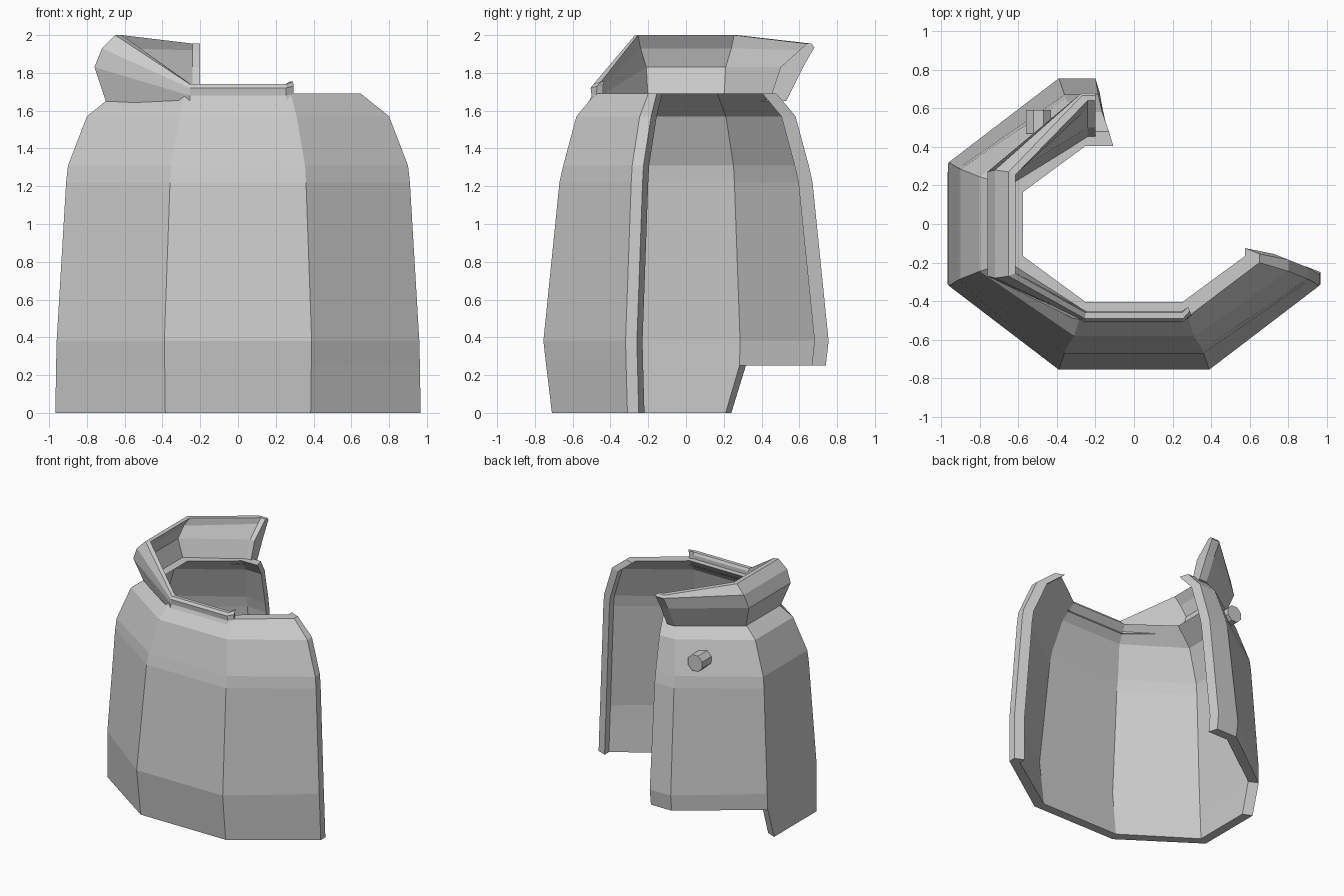
import bpy, bmesh, math
from mathutils import Matrix, Vector

if "Cube" in bpy.data.objects:
    bpy.data.objects.remove(bpy.data.objects["Cube"])


def shell(name, outer, inner, missing=()):
    """Thick wall from two point grids [station][row]; walls close every open border."""
    bm = bmesh.new()
    O = [[bm.verts.new(p) for p in col] for col in outer]
    I = [[bm.verts.new(p) for p in col] for col in inner]
    ns, nr = len(O) - 1, len(O[0]) - 1
    cells = {(s, r) for s in range(ns) for r in range(nr)} - set(missing)
    for s, r in cells:
        ring = [(s, r), (s + 1, r), (s + 1, r + 1), (s, r + 1)]
        bm.faces.new([O[a][b] for a, b in ring])
        bm.faces.new([I[a][b] for a, b in reversed(ring)])
        for k, (ds, dr) in enumerate([(0, -1), (1, 0), (0, 1), (-1, 0)]):
            if (s + ds, r + dr) not in cells:
                (a, b), (c, d) = ring[k], ring[(k + 1) % 4]
                bm.faces.new([O[c][d], O[a][b], I[a][b], I[c][d]])
    loose = [v for v in bm.verts if not v.link_faces]
    bmesh.ops.delete(bm, geom=loose, context='VERTS')
    bmesh.ops.recalc_face_normals(bm, faces=bm.faces)
    return finish(name, bm)


def finish(name, bm):
    me = bpy.data.meshes.new(name)
    bm.to_mesh(me)
    bm.free()
    ob = bpy.data.objects.new(name, me)
    bpy.context.collection.objects.link(ob)
    return ob


# Cloak body: octagon levels (z, side x, side corner y, front corner x, front y, back end x)
levels = [
    (0.00, 0.967, 0.31, 0.385, 0.71, -0.20),
    (0.25, 0.963, 0.317, 0.388, 0.74, -0.20),
    (0.38, 0.96, 0.32, 0.39, 0.755, -0.20),
    (1.22, 0.91, 0.29, 0.36, 0.67, -0.185),
    (1.31, 0.90, 0.285, 0.355, 0.65, -0.18),
    (1.57, 0.80, 0.245, 0.31, 0.58, -0.165),
    (1.69, 0.65, 0.20, 0.28, 0.48, -0.13),
]


def stations(level, t):
    z, x, yc, xf, yf, xe = level
    end_y = -yc + 0.06 - (0.015 if z > 1.6 else 0) + t * 0.4
    x, yc, xf, yf, xe = x - t, yc - t * 0.45, xf - t * 0.4, yf - t, xe + t * 0.3
    back_y = 0.24 - t * 0.4 if z == 0 else yc
    return [(x, end_y, z), (x, -yc, z), (xf, -yf, z), (-xf, -yf, z),
            (-x, -yc, z), (-x, back_y, z), (-xf, yf, z), (xe, yf, z)]


def columns(t):
    return [list(c) for c in zip(*[stations(l, t) for l in levels])]


shell("cloak_body", columns(0), columns(0.075), missing=[(5, 0), (6, 0)])

# Collar: outer and inner edge points from base to rim at each corner
side_out = [(-0.70, -0.225, 1.65), (-0.76, -0.27, 1.83), (-0.72, -0.28, 1.93), (-0.65, -0.27, 2.0)]
side_in = [(-0.63, -0.20, 1.65), (-0.69, -0.21, 1.83), (-0.66, -0.24, 1.93), (-0.615, -0.255, 2.0)]


def flip(col):
    return [(x, -y, z) for x, y, z in col]


def column(x, profile):
    return [(x, y, z) for y, z in profile]


front_out = [(-0.52, 1.63), (-0.50, 1.68), (-0.505, 1.72), (-0.49, 1.74)]
front_in = [(-0.45, 1.63), (-0.45, 1.68), (-0.45, 1.72), (-0.46, 1.74)]
back_out = [(0.53, 1.65), (0.62, 1.83), (0.68, 1.935), (0.665, 1.955)]
back_in = [(0.44, 1.65), (0.50, 1.83), (0.60, 1.92), (0.64, 1.955)]
tip_out = [(0.32, -0.49, 1.63), (0.295, -0.475, 1.69), (0.295, -0.47, 1.73), (0.29, -0.45, 1.755)]
tip_in = [(0.29, -0.44, 1.63), (0.28, -0.44, 1.69), (0.28, -0.44, 1.73), (0.28, -0.43, 1.755)]

outer = [tip_out, column(0.255, front_out), column(-0.255, front_out), side_out, flip(side_out),
         column(-0.27, back_out), column(-0.20, back_out)]
inner = [tip_in, column(0.25, front_in), column(-0.25, front_in), side_in, flip(side_in),
         column(-0.24, back_in), column(-0.20, back_in)]
shell("collar", outer, inner)

# Octagonal button on the back left panel
bm = bmesh.new()
turn = Matrix.Rotation(math.pi / 2, 4, 'X') @ Matrix.Rotation(math.pi / 8, 4, 'Z')
bmesh.ops.create_cone(bm, cap_ends=True, segments=8, radius1=0.07, radius2=0.07, depth=0.12,
                      matrix=Matrix.Translation(Vector((-0.495, 0.53, 1.43))) @ turn)
finish("button", bm)
